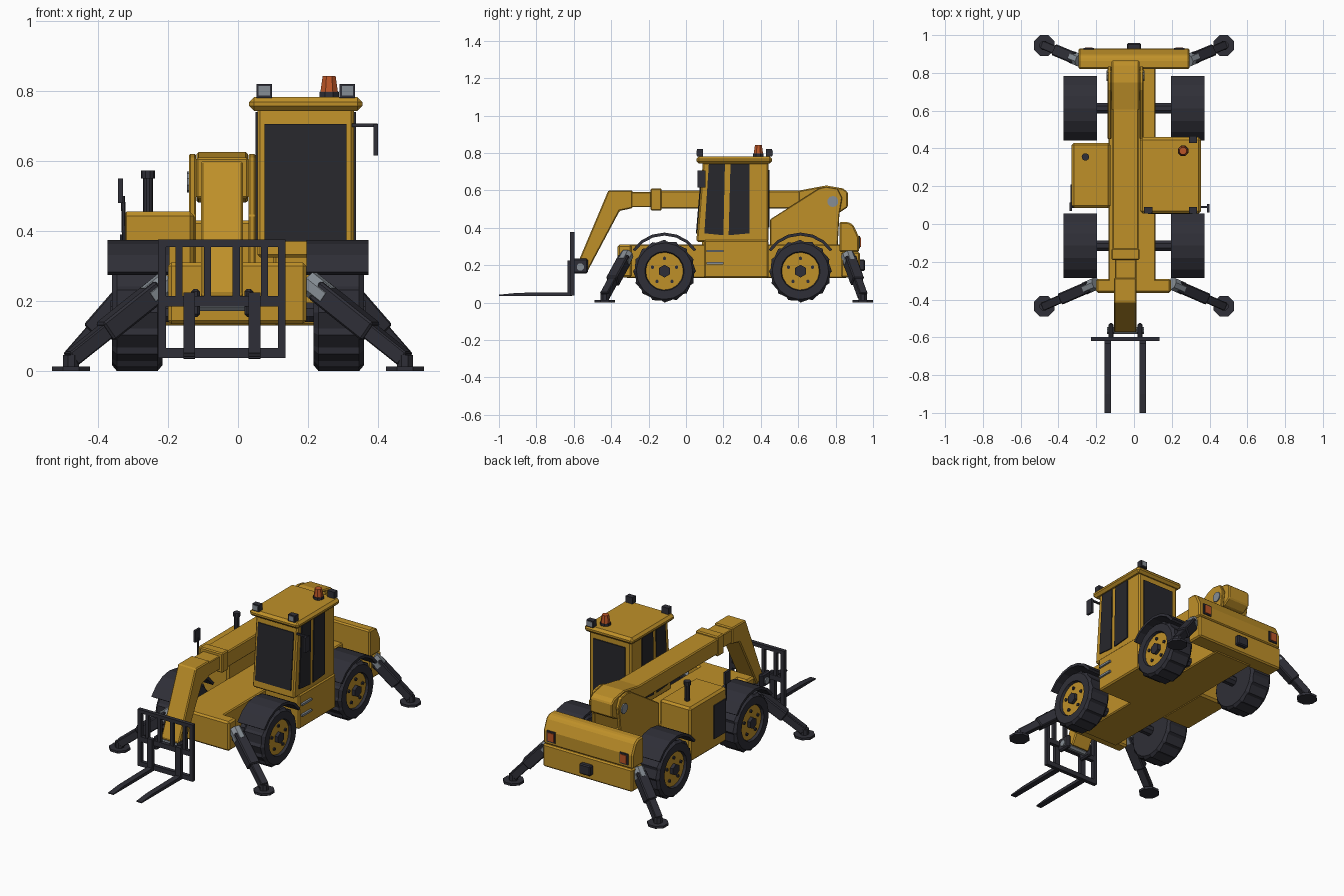
import bpy, bmesh
from math import sin, cos, pi, radians
from mathutils import Vector

if "Cube" in bpy.data.objects:
    bpy.data.objects.remove(bpy.data.objects["Cube"])


def material(name, r, g, b):
    m = bpy.data.materials.new(name)
    m.use_nodes = True
    m.diffuse_color = (r, g, b, 1)
    m.node_tree.nodes["Principled BSDF"].inputs["Base Color"].default_value = (r, g, b, 1)
    return m


YELLOW = material("machine yellow", 0.52, 0.28, 0.022)
DARK = material("dark rubber and steel", 0.028, 0.028, 0.038)
GLASS = material("dark glass", 0.02, 0.02, 0.025)
GREY = material("light grey", 0.24, 0.27, 0.3)
ORANGE = material("signal orange", 0.5, 0.09, 0.02)


def loft(name, rings, mat, bevel=0, cap_mat=None):
    """Bridge rings of equal length and close both ends."""
    bm = bmesh.new()
    vs = [[bm.verts.new(p) for p in ring] for ring in rings]
    n = len(vs[0])
    for a, b in zip(vs, vs[1:]):
        for i in range(n):
            bm.faces.new((a[i], a[(i + 1) % n], b[(i + 1) % n], b[i]))
    bm.faces.new(vs[0])
    end = bm.faces.new(vs[-1])
    if cap_mat:
        end.material_index = 1
    bmesh.ops.recalc_face_normals(bm, faces=bm.faces)
    me = bpy.data.meshes.new(name)
    bm.to_mesh(me)
    bm.free()
    me.materials.append(mat)
    if cap_mat:
        me.materials.append(cap_mat)
    ob = bpy.data.objects.new(name, me)
    bpy.context.scene.collection.objects.link(ob)
    if bevel:
        mod = ob.modifiers.new("Bevel", 'BEVEL')
        mod.width = bevel
        mod.segments = 1
        mod.limit_method = 'ANGLE'
    return ob


def prism(name, pts, x0, x1, mat, bevel=0):
    """Side profile of (y, z) points, extruded along x."""
    return loft(name, [[(x, y, z) for y, z in pts] for x in (x0, x1)], mat, bevel)


def box(name, x0, x1, y0, y1, z0, z1, mat, bevel=0):
    return prism(name, [(y0, z0), (y1, z0), (y1, z1), (y0, z1)], x0, x1, mat, bevel)


def tube(name, p0, p1, r, mat, n=12, r2=None, bevel=0):
    p0, p1 = Vector(p0), Vector(p1)
    d = (p1 - p0).normalized()
    s = d.cross(Vector((1, 0, 0) if abs(d.z) > 0.99 else (0, 0, 1))).normalized()
    u = s.cross(d)
    angles = [2 * pi * (i + 0.5) / n for i in range(n)]
    return loft(name, [[p + (s * cos(a) + u * sin(a)) * q for a in angles]
                       for p, q in ((p0, r), (p1, r2 or r))], mat, bevel)


def arc(r, a0, a1, n, cy, cz):
    return [(cy + r * cos(radians(a0 + (a1 - a0) * i / n)),
             cz + r * sin(radians(a0 + (a1 - a0) * i / n))) for i in range(n + 1)]


# Chassis, front beam and rear counterweight
box("chassis", -0.135, 0.115, -0.32, 0.86, 0.13, 0.31, YELLOW, 0.006)
box("front_beam", -0.2, 0.195, -0.365, -0.29, 0.135, 0.31, YELLOW, 0.01)
box("counterweight_lower", -0.295, 0.295, 0.83, 0.93, 0.135, 0.27, YELLOW, 0.008)
prism("counterweight_upper", [(0.82, 0.27), (0.925, 0.27), (0.925, 0.35), (0.895, 0.415),
      (0.87, 0.43), (0.82, 0.43)], -0.295, 0.295, YELLOW, 0.008)
box("rear_hitch", -0.037, 0.037, 0.92, 0.957, 0.17, 0.23, DARK, 0.006)
for x in (-0.24, 0.24):
    box("tail_light_frame", x - 0.028, x + 0.028, 0.92, 0.931, 0.29, 0.355, DARK)
    box("tail_light", x - 0.02, x + 0.02, 0.925, 0.935, 0.298, 0.347, ORANGE)

# Wheels with sawtooth tread, axles and mudguards
AXLE_Z, LUGS = 0.168, 16
for end, cy in (("front", -0.115), ("rear", 0.612)):
    tube(end + "_axle", (-0.23, cy, AXLE_Z), (0.23, cy, AXLE_Z), 0.03, DARK, 8)
    for side, s in (("left", 1), ("right", -1)):
        def ring(x, r, step=0):
            return [(s * x, cy + (r - step * (k % 2)) * cos(pi * k / LUGS + 0.1 * (k % 2)),
                     AXLE_Z + (r - step * (k % 2)) * sin(pi * k / LUGS + 0.1 * (k % 2)))
                    for k in range(2 * LUGS)]
        tag = end + "_" + side
        loft(tag + "_wheel", [ring(0.215, 0.11), ring(0.215, 0.15), ring(0.23, 0.168, 0.01),
             ring(0.345, 0.168, 0.01), ring(0.36, 0.15), ring(0.36, 0.105), ring(0.345, 0.1)],
             DARK, cap_mat=YELLOW)
        tube(tag + "_hub", (s * 0.34, cy, AXLE_Z), (s * 0.364, cy, AXLE_Z), 0.034, DARK, 6)
        for k in range(5):
            a = 2 * pi * k / 5 + pi / 2
            y, z = cy + 0.068 * cos(a), AXLE_Z + 0.068 * sin(a)
            tube(tag + "_bolt", (s * 0.34, y, z), (s * 0.353, y, z), 0.01, DARK, 6)
        guard = arc(0.206, 34, 146, 6, cy, AXLE_Z) + arc(0.19, 146, 34, 6, cy, AXLE_Z)
        prism(tag + "_mudguard", guard, s * 0.195, s * 0.372, DARK)

# Engine cover with grille, exhaust and mirror
box("engine_cover", -0.33, -0.125, 0.085, 0.43, 0.13, 0.455, YELLOW, 0.012)
box("engine_grille", -0.336, -0.328, 0.105, 0.21, 0.19, 0.39, DARK)
tube("exhaust_pipe", (-0.257, 0.355, 0.45), (-0.257, 0.355, 0.555), 0.014, DARK, 10)
tube("exhaust_cap", (-0.257, 0.355, 0.55), (-0.257, 0.355, 0.572), 0.02, DARK, 10)
tube("right_mirror_arm", (-0.325, 0.09, 0.37), (-0.328, 0.09, 0.5), 0.006, DARK, 6)
box("right_mirror", -0.342, -0.328, 0.07, 0.115, 0.48, 0.55, DARK)

# Cab, windows, roof and steps
box("cab_base", 0.1, 0.338, 0.095, 0.44, 0.13, 0.335, YELLOW, 0.008)
prism("cab", [(0.055, 0.325), (0.44, 0.325), (0.44, 0.75), (0.09, 0.75)],
      0.055, 0.331, YELLOW, 0.008)
prism("windscreen", [(0.06, 0.37), (0.053, 0.37), (0.081, 0.705), (0.088, 0.705)],
      0.075, 0.31, GLASS)
box("rear_window", 0.09, 0.3, 0.438, 0.446, 0.4, 0.71, GLASS)
for side, x0, x1 in (("left", 0.329, 0.337), ("right", 0.05, 0.057)):
    prism(side + "_front_window", [(0.098, 0.37), (0.2, 0.36), (0.208, 0.74), (0.122, 0.74)],
          x0, x1, GLASS)
    prism(side + "_door_window", [(0.228, 0.36), (0.34, 0.37), (0.34, 0.74), (0.238, 0.74)],
          x0, x1, GLASS)
box("cab_roof", 0.032, 0.355, 0.055, 0.46, 0.743, 0.782, YELLOW, 0.014)
for z in (0.21, 0.275):
    box("cab_step", 0.335, 0.35, 0.11, 0.2, z - 0.006, z + 0.006, GREY)

# Roof lights, beacon and cab mirror
for x, y, facing in ((0.075, 0.075, -1), (0.312, 0.075, -1), (0.312, 0.445, 1)):
    box("work_light", x - 0.022, x + 0.022, y - 0.016, y + 0.016, 0.78, 0.82, DARK)
    box("work_light_lens", x - 0.016, x + 0.016, y + facing * 0.014, y + facing * 0.019,
        0.787, 0.814, GREY)
tube("beacon_base", (0.26, 0.387, 0.78), (0.26, 0.387, 0.797), 0.03, DARK, 8)
tube("beacon", (0.26, 0.387, 0.797), (0.26, 0.387, 0.842), 0.027, ORANGE, 8, 0.02)
box("left_mirror_arm", 0.325, 0.398, 0.085, 0.095, 0.697, 0.707, DARK)
box("left_mirror", 0.386, 0.4, 0.062, 0.105, 0.615, 0.705, DARK)

# Boom pivot, telescoping boom and drop arm
for x in (-0.14, 0.03):
    prism("boom_bracket", [(0.45, 0.28), (0.81, 0.28), (0.82, 0.47), (0.835, 0.56), (0.81, 0.61),
          (0.75, 0.62), (0.71, 0.61), (0.45, 0.445)], x, x + 0.02, YELLOW, 0.004)
tube("boom_pivot_pin", (-0.146, 0.785, 0.54), (0.056, 0.785, 0.54), 0.03, GREY, 10)
prism("boom_rear", [(0.6, 0.505), (0.82, 0.48), (0.865, 0.51), (0.865, 0.59), (0.84, 0.61),
      (0.75, 0.626), (0.6, 0.598)], -0.118, 0.028, YELLOW, 0.006)
box("boom_outer", -0.115, 0.025, -0.14, 0.62, 0.503, 0.598, YELLOW, 0.006)
box("boom_collar", -0.12, 0.03, -0.19, -0.13, 0.492, 0.61, YELLOW, 0.006)
box("boom_inner", -0.1, 0.012, -0.3, -0.1, 0.51, 0.59, YELLOW, 0.004)
prism("drop_arm", [(-0.285, 0.6), (-0.415, 0.6), (-0.575, 0.22), (-0.525, 0.17),
      (-0.355, 0.49), (-0.285, 0.505)], -0.106, 0.014, YELLOW, 0.006)

# Fork carriage
MID = -0.046
for x in (-0.134, 0.018):
    box("carriage_lug", x, x + 0.026, -0.61, -0.525, 0.155, 0.235, DARK, 0.008)
tube("carriage_pin", (-0.142, -0.565, 0.19), (0.052, -0.565, 0.19), 0.02, GREY, 8)
for z0, z1 in ((0.355, 0.376), (0.185, 0.215), (0.038, 0.066)):
    box("carriage_rail", MID - 0.182, MID + 0.182, -0.62, -0.597, z0, z1, DARK)
for s in (-1, 1):
    x = MID + s * 0.171
    box("carriage_post", x - 0.011, x + 0.011, -0.62, -0.597, 0.038, 0.376, DARK)
    for dx in (0.041, 0.122):
        x = MID + s * dx
        box("guard_bar", x - 0.01, x + 0.01, -0.618, -0.599, 0.2, 0.37, DARK)
    x = MID + s * 0.093
    prism("fork", [(-0.61, 0.225), (-0.634, 0.225), (-0.634, 0.055), (-0.9, 0.052),
          (-1.0, 0.042), (-1.0, 0.036), (-0.61, 0.035)], x - 0.017, x + 0.017, DARK)

# Outriggers at the four corners
for end, x0, y0, y1 in (("front", 0.2, -0.315, -0.435), ("rear", 0.285, 0.865, 0.945)):
    for side, s in (("left", 1), ("right", -1)):
        tag = end + "_" + side
        top, foot = Vector((s * x0, y0, 0.255)), Vector((s * 0.476, y1, 0.035))
        tube(tag + "_outrigger_joint", top, top.lerp(foot, 0.2), 0.036, GREY, 8)
        tube(tag + "_outrigger_sleeve", top.lerp(foot, 0.1), top.lerp(foot, 0.65), 0.044,
             DARK, 4, bevel=0.006)
        tube(tag + "_outrigger_leg", top.lerp(foot, 0.6), foot, 0.032, DARK, 4, bevel=0.004)
        tube(tag + "_outrigger_ankle", foot - Vector((0, 0, 0.03)), foot + Vector((0, 0, 0.012)),
             0.025, DARK, 8)
        tube(tag + "_outrigger_foot", (foot.x, foot.y, 0), (foot.x, foot.y, 0.014), 0.059, DARK, 8)
